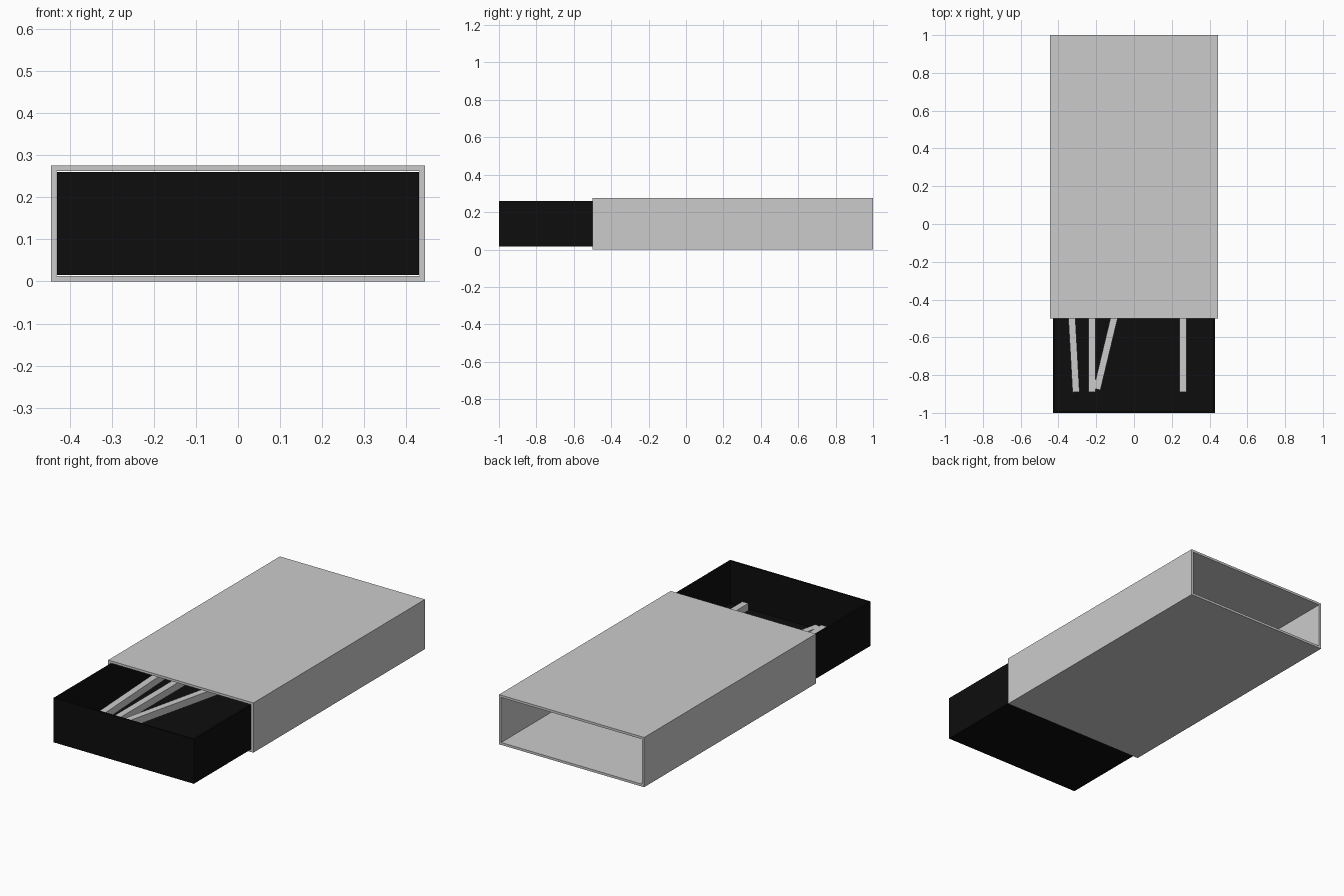
import bpy, bmesh, math
from mathutils import Matrix, Vector

if "Cube" in bpy.data.objects:
    bpy.data.objects.remove(bpy.data.objects["Cube"])


def box(name, lo, hi, open_sides=(), wall=0):
    """Box between two corners; open_sides are outward normals of removed faces."""
    lo, hi = Vector(lo), Vector(hi)
    centre, size = (lo + hi) / 2, hi - lo
    bm = bmesh.new()
    bmesh.ops.create_cube(bm, size=1, matrix=Matrix.Diagonal((*size, 1)))
    bm.normal_update()
    drop = [f for f in bm.faces
            if any(f.normal.dot(Vector(n)) > 0.9 for n in open_sides)]
    bmesh.ops.delete(bm, geom=drop, context='FACES_ONLY')
    mesh = bpy.data.meshes.new(name)
    bm.to_mesh(mesh)
    bm.free()
    ob = bpy.data.objects.new(name, mesh)
    ob.location = centre
    bpy.context.collection.objects.link(ob)
    if wall:
        mod = ob.modifiers.new("wall", 'SOLIDIFY')
        mod.thickness = wall
        mod.offset = -1
        mod.use_even_offset = True
    return ob


# Outer sleeve, open at both ends
box("sleeve", (-0.444, -0.5, 0), (0.444, 1, 0.275),
    [(0, 1, 0), (0, -1, 0)], 0.013)

# Black tray pulled partly out, open on top
black = bpy.data.materials.new("black")
black.diffuse_color = (0.004, 0.004, 0.004, 1)
black.use_nodes = True
black.node_tree.nodes["Principled BSDF"].inputs["Base Color"].default_value = black.diffuse_color
tray = box("tray", (-0.43, -1, 0.015), (0.43, 0.49, 0.26), [(0, 0, 1)], 0.01)
tray.data.materials.append(black)

# Loose sticks: front end x, front end y, sideways slope along y
length, w = 1.26, 0.037
sticks = [(-0.307, -0.89, -0.056), (-0.223, -0.89, 0),
          (-0.196, -0.875, 0.24), (0.26, -0.89, 0)]
for i, (x, y, slope) in enumerate(sticks):
    a = math.atan(slope)
    s = box(f"stick_{i + 1}", (-w / 2, -length / 2, 0.072), (w / 2, length / 2, 0.112))
    s.location.x = x + math.sin(a) * length / 2
    s.location.y = y + math.cos(a) * length / 2
    s.rotation_euler.z = -a
